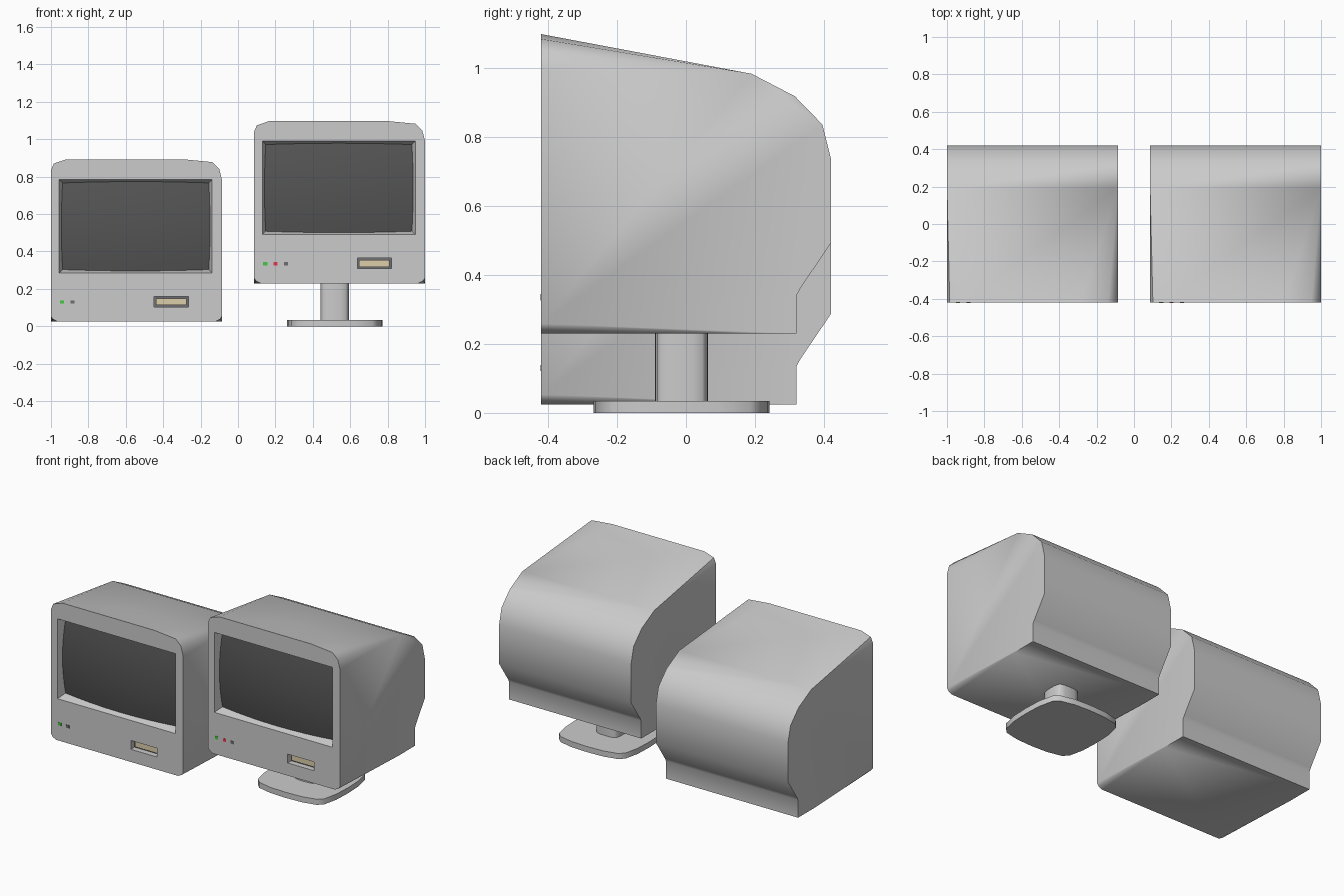
import bpy, bmesh, math

if "Cube" in bpy.data.objects:
    bpy.data.objects.remove(bpy.data.objects["Cube"])

def material(name, rgb):
    m = bpy.data.materials.new(name)
    m.diffuse_color = (*rgb, 1)
    m.use_nodes = True
    m.node_tree.nodes["Principled BSDF"].inputs["Base Color"].default_value = m.diffuse_color
    return m

DARK = material("dark_glass", (0.09, 0.09, 0.09))
GREEN = material("green_light", (0.05, 0.6, 0.05))
RED = material("red_light", (0.8, 0.04, 0.08))
GREY = material("grey_light", (0.15, 0.15, 0.17))
BEIGE = material("beige_plastic", (0.72, 0.62, 0.4))

def make(name, bm, loc, mat=None, smooth=None):
    bmesh.ops.recalc_face_normals(bm, faces=bm.faces)
    me = bpy.data.meshes.new(name)
    bm.to_mesh(me)
    bm.free()
    ob = bpy.data.objects.new(name, me)
    ob.location = loc
    bpy.context.collection.objects.link(ob)
    if mat:
        me.materials.append(mat)
    if smooth:
        me.polygons.foreach_set("use_smooth", [True] * len(me.polygons))
        me.set_sharp_from_angle(angle=math.radians(smooth))
    return ob

def add_box(bm, x0, x1, y0, y1, z0, z1, taper=0):
    # box whose back end (y1) can be narrowed by taper
    rings = []
    for y, t in ((y0, 0), (y1, taper)):
        rings.append([bm.verts.new(c) for c in ((x0 + t, y, z0 + t), (x1 - t, y, z0 + t),
                                                (x1 - t, y, z1 - t), (x0 + t, y, z1 - t))])
    skin(bm, *rings)

def skin(bm, a, b):
    n = len(a)
    bm.faces.new(a)
    bm.faces.new(b)
    for i in range(n):
        bm.faces.new((a[i], a[(i + 1) % n], b[(i + 1) % n], b[i]))

W, H, F = 0.457, 0.867, -0.42      # half width, height, front plane
# back profile (y, z), from top crease down to the bottom
BACK = [(0.19, 0.752), (0.315, 0.687), (0.395, 0.605), (0.42, 0.505), (0.42, 0.262),
        (0.332, 0.132), (0.32, 0.11), (0.32, 0)]
# front outline corners (x, z), clockwise from the lower left
BL = [(-W + 0.035, 0), (-W + 0.01, 0.013), (-W, 0.028)]
TL = [(-W, 0.81), (-W + 0.015, 0.845), (-W + 0.08, H)]
TR = [(0.26, H), (0.405, 0.853), (W - 0.015, 0.818), (W, 0.76)]
BR = [(W, 0.028), (W - 0.01, 0.013), (W - 0.035, 0)]

def housing(name, loc):
    bm = bmesh.new()
    bl, tl, tr, br = [[bm.verts.new((x, F, z)) for x, z in c] for c in (BL, TL, TR, BR)]
    left, right = [[bm.verts.new((s * W, y, z)) for y, z in BACK] for s in (-1, 1)]
    lowl, lowr = [bm.verts.new((s * W, 0.16, 0)) for s in (-1, 1)]
    bm.faces.new(bl + tl + tr + br)
    bm.faces.new([bl[-1], tl[0]] + left + [lowl])
    bm.faces.new([br[0], tr[-1]] + right + [lowr])
    bm.faces.new((tl[-1], tr[0], right[0], left[0]))
    bm.faces.new((bl[0], br[-1], lowr, right[-1], left[-1], lowl))
    # corners fade out towards the back
    for arc, tip in ((bl, lowl), (br, lowr), (tl, left[0]), (tr, right[0])):
        for a, b in zip(arc, arc[1:]):
            bm.faces.new((a, b, tip))
    for i in range(len(BACK) - 1):
        bm.faces.new((left[i], left[i + 1], right[i + 1], right[i]))
    return make(name, bm, loc, smooth=40)

def monitor(side, loc, lights):
    body = housing(side + "_housing", loc)
    # screen recess and drive slot cut into the front
    bm = bmesh.new()
    add_box(bm, -0.413, 0.405, F - 0.0001, F + 0.09, 0.26, 0.76, 0.03)
    add_box(bm, 0.095, 0.278, F - 0.01, F + 0.05, 0.079, 0.134)
    cutter = make(side + "_recess_cutter", bm, loc)
    cutter.hide_render = True
    cutter.hide_viewport = True
    mod = body.modifiers.new("recesses", "BOOLEAN")
    mod.operation = "DIFFERENCE"
    mod.solver = "EXACT"
    mod.object = cutter
    # bulged glass
    bm = bmesh.new()
    bmesh.ops.create_grid(bm, x_segments=8, y_segments=8, size=1)
    for v in bm.verts:
        u, w = v.co.x, v.co.y
        v.co = (-0.004 + 0.407 * u, F + 0.01 + 0.025 * (u * u + w * w), 0.51 + 0.249 * w)
    glass = make(side + "_screen", bm, loc, DARK, 60)
    if sum(p.normal.y for p in glass.data.polygons) > 0:
        glass.data.flip_normals()
    # drive slot: dark lining plate with a beige door
    bm = bmesh.new()
    add_box(bm, 0.0955, 0.2775, F + 0.035, F + 0.05, 0.0795, 0.1335)
    make(side + "_slot_lining", bm, loc, GREY)
    bm = bmesh.new()
    add_box(bm, 0.105, 0.268, F + 0.025, F + 0.036, 0.088, 0.125)
    make(side + "_slot_door", bm, loc, BEIGE)
    # indicator lights
    for i, mat in enumerate(lights):
        x = -0.397 + 0.055 * i
        bm = bmesh.new()
        add_box(bm, x - 0.011, x + 0.011, F - 0.002, F + 0.005, 0.096, 0.114)
        make(f"{side}_light_{i + 1}", bm, loc, mat)

monitor("left", (-0.543, 0, 0.025), [GREEN, GREY])
monitor("right", (0.543, 0, 0.23), [GREEN, RED, GREY])

# rounded-square stand under the right monitor
QUARTER = [(0.255, 0), (0.25, 0.11), (0.23, 0.2), (0.2, 0.23), (0.11, 0.25)]
OUTLINE = []
for k in range(4):
    c, s = (1, 0, -1, 0)[k], (0, 1, 0, -1)[k]
    OUTLINE += [(x * c - y * s, x * s + y * c) for x, y in QUARTER]

def stand_part(name, scale, z0, z1):
    bm = bmesh.new()
    skin(bm, *[[bm.verts.new((x * scale, y * scale, z)) for x, y in OUTLINE] for z in (z0, z1)])
    make(name, bm, (0.517, -0.013, 0), smooth=35)

stand_part("stand_base", 1.0, 0, 0.035)
stand_part("stand_column", 0.3, 0.03, 0.232)
